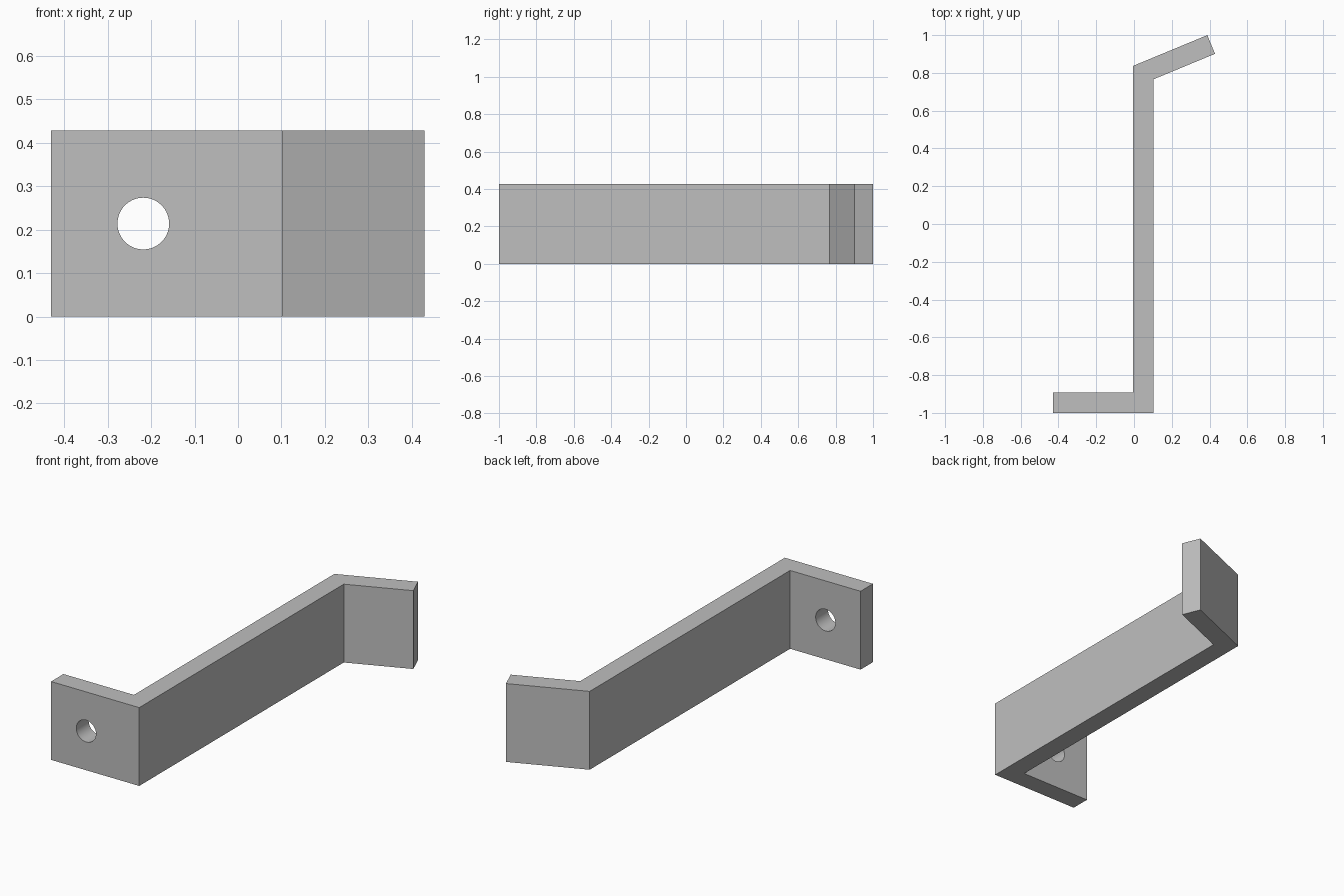
import bpy, bmesh, math
from mathutils import Matrix, Vector

cube = bpy.data.objects.get("Cube")
if cube:
    bpy.data.objects.remove(cube, do_unlink=True)

HEIGHT = 0.428
THICK = 0.107
HOLE_R = 0.0595
BEND = math.radians(22.5)

grey = bpy.data.materials.new("plain grey")
grey.use_nodes = True
colour = (0.52, 0.52, 0.52, 1)
grey.diffuse_color = colour
grey.node_tree.nodes["Principled BSDF"].inputs["Base Color"].default_value = colour


def add_object(name, bm):
    bmesh.ops.recalc_face_normals(bm, faces=bm.faces)
    mesh = bpy.data.meshes.new(name)
    bm.to_mesh(mesh)
    bm.free()
    mesh.materials.append(grey)
    obj = bpy.data.objects.new(name, mesh)
    bpy.context.collection.objects.link(obj)
    return obj


# Bent strap: plan outline raised to full height
right, left = 0.103, 0.103 - THICK
tip = Vector((0.429, 0.901))
back_tip = tip + THICK * Vector((-math.sin(BEND), math.cos(BEND)))
slope = math.tan(BEND)
outline = [
    (-0.43, -1), (right, -1),
    (right, tip.y - (tip.x - right) * slope), tip, back_tip,
    (left, back_tip.y - (back_tip.x - left) * slope),
    (left, -1 + THICK), (-0.43, -1 + THICK),
]
bm = bmesh.new()
base = bm.faces.new([bm.verts.new((x, y, 0)) for x, y in outline])
raised = bmesh.ops.extrude_face_region(bm, geom=[base])["geom"]
bmesh.ops.translate(bm, vec=(0, 0, HEIGHT),
                    verts=[v for v in raised if isinstance(v, bmesh.types.BMVert)])
bracket = add_object("bracket", bm)


# Bolt holes, drilled square to each end tab
def drill(name, x, y, angle):
    bm = bmesh.new()
    bmesh.ops.create_cone(bm, cap_ends=True, segments=64, radius1=HOLE_R,
                          radius2=HOLE_R, depth=THICK * 3)
    bm.transform(Matrix.Translation((x, y, HEIGHT / 2))
                 @ Matrix.Rotation(angle, 4, "Z")
                 @ Matrix.Rotation(math.pi / 2, 4, "X"))
    cutter = add_object(name, bm)
    cutter.hide_render = True
    cutter.hide_set(True)
    cut = bracket.modifiers.new(name, "BOOLEAN")
    cut.operation = "DIFFERENCE"
    cut.solver = "EXACT"
    cut.object = cutter
    return cutter


cutters = [drill("front_hole_cutter", -0.218, -1, 0),
           drill("back_hole_cutter", 0.2325, 0.82, BEND)]

# Apply the cuts, then smooth the bores while keeping the bends crisp
bpy.ops.object.select_all(action="DESELECT")
bpy.context.view_layer.objects.active = bracket
bracket.select_set(True)
for name in [m.name for m in bracket.modifiers]:
    bpy.ops.object.modifier_apply(modifier=name)
for cutter in cutters:
    bpy.data.objects.remove(cutter, do_unlink=True)
bpy.ops.object.shade_smooth_by_angle(angle=math.radians(20))
